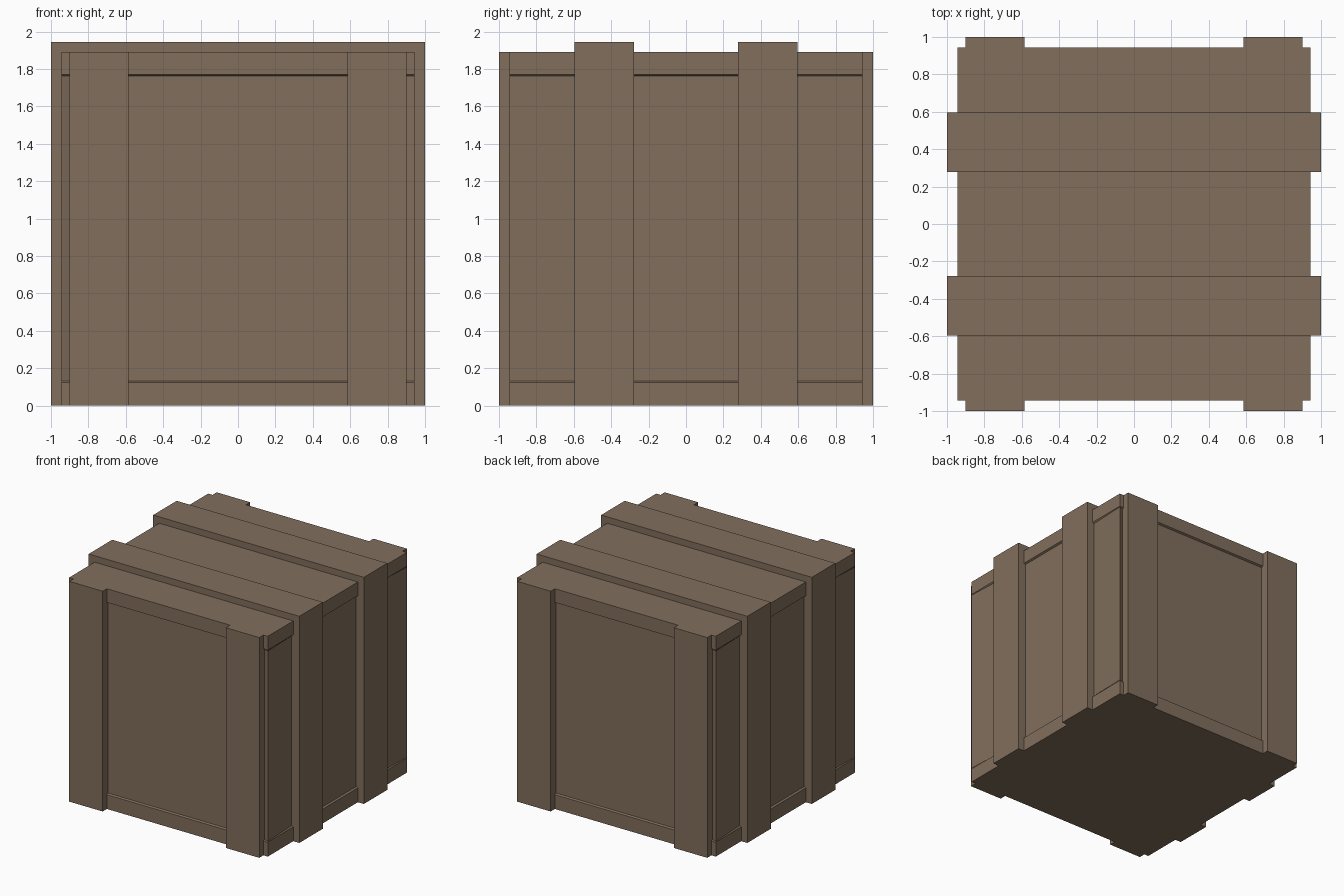
import bpy, bmesh

if "Cube" in bpy.data.objects:
    bpy.data.objects.remove(bpy.data.objects["Cube"])

wood = bpy.data.materials.new("brown_wood")
wood.diffuse_color = (0.22, 0.157, 0.107, 1)
wood.use_nodes = True
wood.node_tree.nodes["Principled BSDF"].inputs["Base Color"].default_value = wood.diffuse_color

B = 0.943      # half width of the box body
TOP = 1.89     # body height
R = 0.015      # depth of the recessed panels


def finish(name, bm):
    bmesh.ops.recalc_face_normals(bm, faces=bm.faces)
    me = bpy.data.meshes.new(name)
    bm.to_mesh(me)
    bm.free()
    me.materials.append(wood)
    ob = bpy.data.objects.new(name, me)
    bpy.context.collection.objects.link(ob)
    return ob


def extrude_profile(name, pts, vec):
    bm = bmesh.new()
    face = bm.faces.new([bm.verts.new(p) for p in pts])
    out = bmesh.ops.extrude_face_region(bm, geom=[face], use_keep_orig=True)
    verts = [v for v in out["geom"] if isinstance(v, bmesh.types.BMVert)]
    bmesh.ops.translate(bm, verts=verts, vec=vec)
    return finish(name, bm)


def section(r):
    # Body outline seen from above: sides sink by r, corners stay full width
    q = [(B - r, 0.6), (B, B), (0.9, B - r)]
    m = [(-x, y) for x, y in reversed(q)]
    half = q + m
    return half + [(-x, -y) for x, y in half]


# Box body: full-width rims at top and bottom, sunken panels between
bm = bmesh.new()
rings = []
for z, r in [(0, 0), (0.123, 0), (0.131, R), (1.764, R), (1.772, 0), (TOP, 0)]:
    rings.append([bm.verts.new((x, y, z)) for x, y in section(r)])
for lo, hi in zip(rings, rings[1:]):
    n = len(lo)
    for i in range(n):
        j = (i + 1) % n
        bm.faces.new((lo[i], lo[j], hi[j], hi[i]))
bm.faces.new(rings[0])
bm.faces.new(rings[-1])
finish("crate_body", bm)

# Two boards wrapping over the sides and top
inner = B - R
arch = [(-1, 0), (-1, 1.945), (1, 1.945), (1, 0),
        (inner, 0), (inner, TOP - 0.01), (-inner, TOP - 0.01), (-inner, 0)]
for name, y in (("front_strap", -0.597), ("back_strap", 0.278)):
    extrude_profile(name, [(x, y, z) for x, z in arch], (0, 0.319, 0))

# Upright planks on the front and back, level with the body top
for side, sy in (("front", -1), ("back", 1)):
    for end, x0 in (("left", -0.902), ("right", 0.585)):
        pts = [(x0, sy * inner, 0), (x0 + 0.317, sy * inner, 0),
               (x0 + 0.317, sy, 0), (x0, sy, 0)]
        extrude_profile(f"{side}_{end}_plank", pts, (0, 0, TOP))
